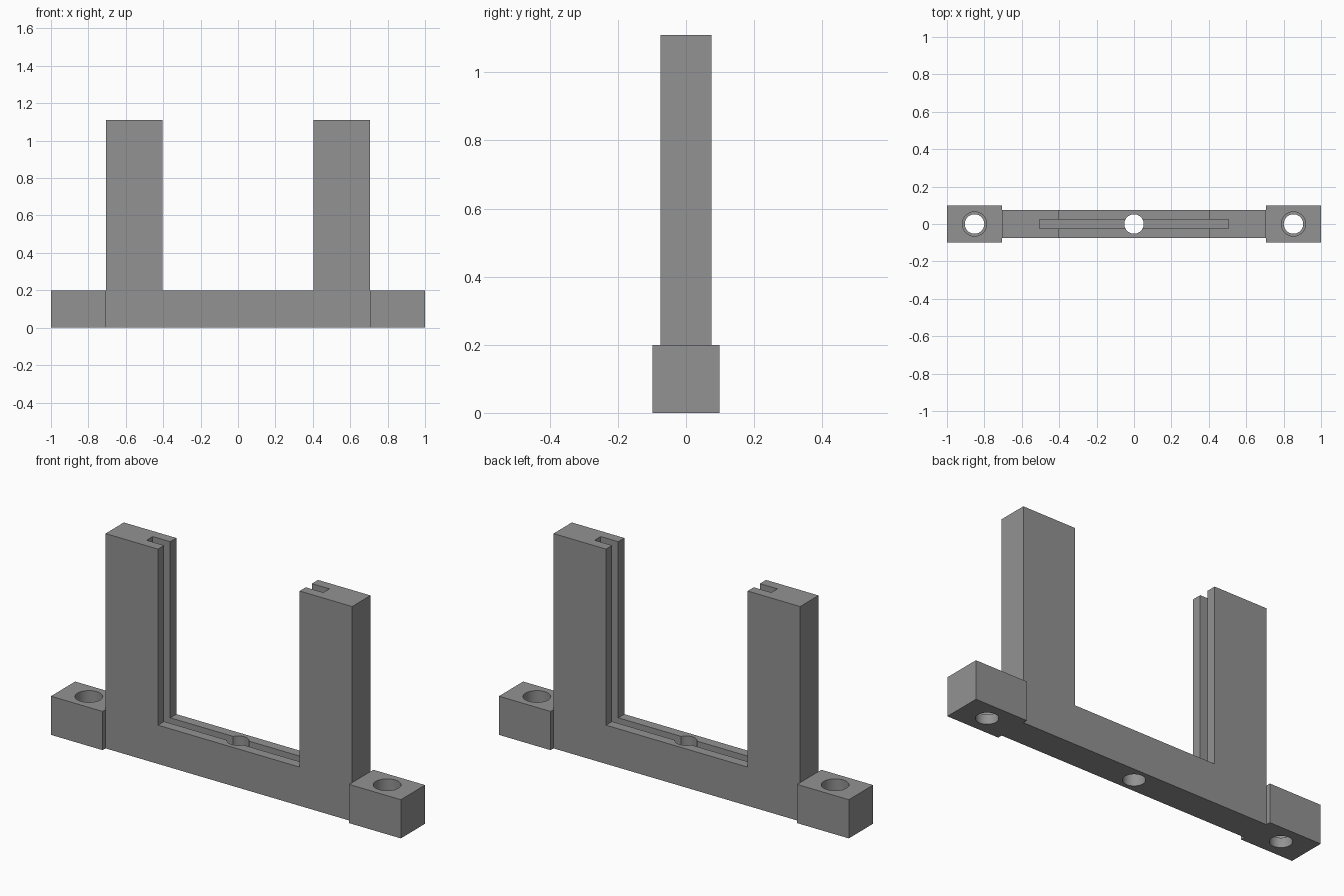
import bpy, bmesh, math
from mathutils import Matrix

if "Cube" in bpy.data.objects:
    bpy.data.objects.remove(bpy.data.objects["Cube"])

grey = bpy.data.materials.new("mid_grey")
grey.diffuse_color = (0.29, 0.29, 0.29, 1)
grey.use_nodes = True
grey.node_tree.nodes["Principled BSDF"].inputs["Base Color"].default_value = grey.diffuse_color


def make(name, bm):
    bmesh.ops.recalc_face_normals(bm, faces=bm.faces)
    me = bpy.data.meshes.new(name)
    bm.to_mesh(me)
    bm.free()
    ob = bpy.data.objects.new(name, me)
    bpy.context.collection.objects.link(ob)
    me.materials.append(grey)
    return ob


def prism(name, profile, half_y):
    """Extrude an x-z outline symmetrically along y."""
    bm = bmesh.new()
    face = bm.faces.new([bm.verts.new((x, -half_y, z)) for x, z in profile])
    ext = bmesh.ops.extrude_face_region(bm, geom=[face])
    verts = [v for v in ext["geom"] if isinstance(v, bmesh.types.BMVert)]
    bmesh.ops.translate(bm, verts=verts, vec=(0, 2 * half_y, 0))
    return make(name, bm)


def box(name, x0, x1, half_y, z0, z1):
    return prism(name, [(x0, z0), (x1, z0), (x1, z1), (x0, z1)], half_y)


def cylinder(x, r, z0, z1):
    bm = bmesh.new()
    bmesh.ops.create_cone(bm, cap_ends=True, segments=48, radius1=r, radius2=r,
                          depth=z1 - z0,
                          matrix=Matrix.Translation((x, 0, (z0 + z1) / 2)))
    return make("hole_cutter", bm)


def cut(ob, cutters):
    for c in cutters:
        mod = ob.modifiers.new("cut", 'BOOLEAN')
        mod.operation, mod.solver, mod.object = 'DIFFERENCE', 'EXACT', c
        bpy.context.view_layer.update()
        dg = bpy.context.evaluated_depsgraph_get()
        me = bpy.data.meshes.new_from_object(ob.evaluated_get(dg))
        ob.modifiers.clear()
        ob.data = me
        bpy.data.objects.remove(c, do_unlink=True)
    bpy.ops.object.select_all(action='DESELECT')
    ob.select_set(True)
    bpy.context.view_layer.objects.active = ob
    bpy.ops.object.shade_smooth_by_angle(angle=math.radians(30))


OUT, INN, BASE, TOP = 0.705, 0.405, 0.2, 1.11

# U-shaped holder: base bar with two uprights
frame = prism("slotted_frame",
              [(-OUT, 0), (OUT, 0), (OUT, TOP), (INN, TOP), (INN, BASE),
               (-INN, BASE), (-INN, TOP), (-OUT, TOP)], 0.075)

# Groove along the inside of the U, plus the central through hole
cut(frame, [box("groove_cutter", -0.505, 0.505, 0.025, 0.1, 1.3),
            cylinder(0, 0.052, -0.1, 0.3)])

# Mounting blocks with counterbored screw holes
for side, label in ((-1, "left"), (1, "right")):
    a, b = sorted((side * OUT, side * 1.0))
    block = box(label + "_mounting_block", a, b, 0.099, 0, BASE)
    cx = side * 0.8525
    cut(block, [cylinder(cx, 0.052, -0.1, 0.3),
                cylinder(cx, 0.065, 0.05, 0.3)])
